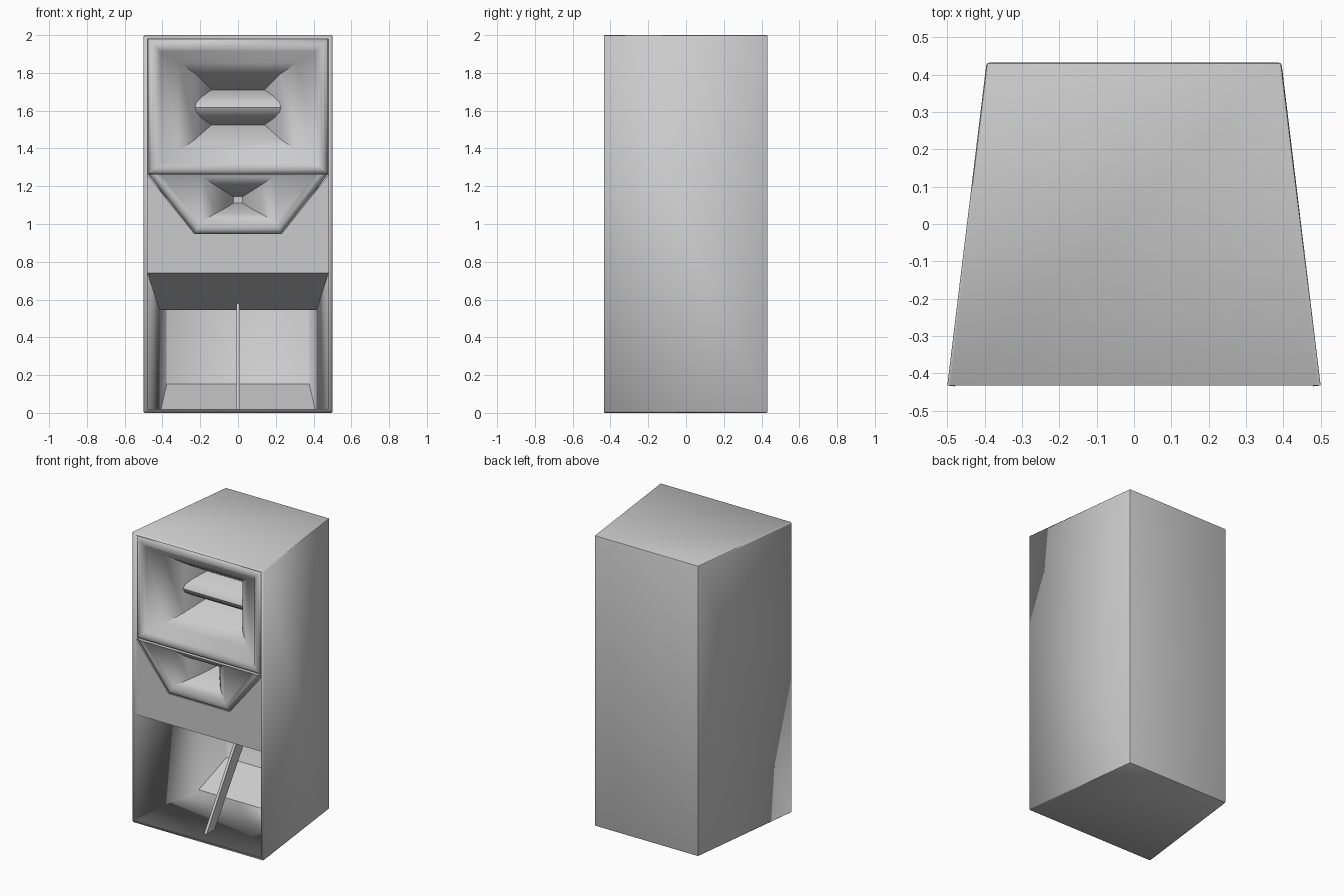
import bpy, bmesh, math

if "Cube" in bpy.data.objects:
    bpy.data.objects.remove(bpy.data.objects["Cube"])

FRONT = -0.4325          # y of the front plane; "d" below is depth behind it
BACK = 0.4325


def finish(bm, name, smooth=None):
    me = bpy.data.meshes.new(name)
    bm.to_mesh(me)
    bm.free()
    ob = bpy.data.objects.new(name, me)
    bpy.context.collection.objects.link(ob)
    if smooth:
        bpy.ops.object.select_all(action='DESELECT')
        bpy.context.view_layer.objects.active = ob
        ob.select_set(True)
        bpy.ops.object.shade_smooth_by_angle(angle=math.radians(smooth))
    return ob


def bridge(name, a, b, smooth=None):
    """Closed solid between two matching outlines."""
    bm = bmesh.new()
    va = [bm.verts.new(p) for p in a]
    vb = [bm.verts.new(p) for p in b]
    n = len(va)
    bm.faces.new(va)
    bm.faces.new(vb[::-1])
    for i in range(n):
        bm.faces.new((va[i], vb[i], vb[(i + 1) % n], va[(i + 1) % n]))
    bmesh.ops.recalc_face_normals(bm, faces=bm.faces)
    return finish(bm, name, smooth)


def inner_hw(d):
    """Inside half width of the tapered cabinet at depth d."""
    return 0.480 - 0.105 / 0.865 * d


def board(name, profile):
    """Side profile (d, z) run across the full tapered interior."""
    sides = [[(s * inner_hw(d), FRONT + d, z) for d, z in profile] for s in (-1, 1)]
    return bridge(name, *sides)


def horn(name, rings):
    """Funnel lofted through rings (top half width, bottom half width, z low, z high, d)."""
    bm = bmesh.new()
    loops = []
    for wt, wb, lo, hi, d in rings:
        y = FRONT + d
        pts = [(-wb, y, lo), (wb, y, lo), (wt, y, hi), (-wt, y, hi)]
        loops.append([bm.verts.new(p) for p in pts])
    for a, b in zip(loops, loops[1:]):
        for i in range(4):
            j = (i + 1) % 4
            bm.faces.new((a[i], a[j], b[j], b[i]))
    bm.faces.new(loops[-1])
    bm.normal_update()
    if sum(f.normal.y * f.calc_area() for f in bm.faces) > 0:
        bmesh.ops.reverse_faces(bm, faces=bm.faces)
    return finish(bm, name, 60)


# Tapered cabinet shell, open at the front
bm = bmesh.new()
bmesh.ops.create_cube(bm, size=1)
for v in bm.verts:
    back = v.co.y > 0
    v.co = (math.copysign(0.395 if back else 0.5, v.co.x),
            BACK if back else FRONT, 2.0 if v.co.z > 0 else 0.0)
bm.normal_update()
bmesh.ops.delete(bm, geom=[f for f in bm.faces if f.normal.y < -0.9], context='FACES_ONLY')
rim = [e for e in bm.edges if not e.is_boundary]
bmesh.ops.bevel(bm, geom=rim, offset=0.008, segments=2, profile=0.5, affect='EDGES')
bmesh.ops.recalc_face_normals(bm, faces=bm.faces)
if sum(f.normal.y for f in bm.faces if f.calc_center_median().y > 0.43) < 0:
    bmesh.ops.reverse_faces(bm, faces=bm.faces)
shell = finish(bm, "cabinet_shell", 35)
mod = shell.modifiers.new("wall_thickness", 'SOLIDIFY')
mod.thickness = 0.02
mod.offset = -1
mod.use_even_offset = True

# Flat front panel with notch for the lower horn
outline = [(-0.48, 0.74), (0.48, 0.74), (0.48, 1.26), (0.232, 0.95), (-0.232, 0.95), (-0.48, 1.26)]
bridge("front_panel", *[[(x, FRONT + d, z) for x, z in outline] for d in (0.01, 0.028)])

# Bass opening: sloped ceiling and rear floor ramp
board("bass_ceiling", [(0.01, 0.74), (0.53, 0.545), (0.53, 0.57), (0.01, 0.765)])
board("bass_ramp", [(0.58, 0.015), (0.85, 0.155), (0.85, 0.015)])

# Slanted centre brace
brace = [(0.075, 0.018), (0.165, 0.018), (0.53, 0.555), (0.44, 0.585)]
bridge("centre_brace", *[[(x, FRONT + d, z) for d, z in brace] for x in (-0.009, 0.009)])

# Large upper horn with rounded lip
horn("upper_horn", [
    (0.477, 0.477, 1.265, 1.980, 0.030),
    (0.470, 0.470, 1.272, 1.973, 0.010),
    (0.450, 0.450, 1.290, 1.953, 0.000),
    (0.428, 0.428, 1.308, 1.930, 0.003),
    (0.412, 0.412, 1.322, 1.915, 0.018),
    (0.315, 0.315, 1.385, 1.855, 0.080),
    (0.225, 0.225, 1.450, 1.795, 0.160),
    (0.140, 0.140, 1.525, 1.710, 0.295),
    (0.100, 0.100, 1.560, 1.680, 0.420)])

# Rounded wedge across the upper throat
wedge = [(0.33, 1.518), (0.295, 1.525), (0.215, 1.560), (0.168, 1.592), (0.157, 1.618),
         (0.168, 1.644), (0.215, 1.675), (0.295, 1.710), (0.33, 1.717)]
bridge("throat_wedge", *[[(x, FRONT + d, z) for d, z in wedge] for x in (-0.26, 0.26)], smooth=40)

# Small lower horn in its trapezoid surround
horn("lower_horn", [
    (0.477, 0.230, 0.950, 1.265, 0.030),
    (0.470, 0.227, 0.955, 1.265, 0.010),
    (0.440, 0.215, 0.975, 1.264, 0.000),
    (0.405, 0.200, 1.000, 1.262, 0.003),
    (0.190, 0.188, 1.018, 1.250, 0.010),
    (0.120, 0.120, 1.055, 1.205, 0.070),
    (0.065, 0.065, 1.085, 1.170, 0.140),
    (0.025, 0.025, 1.110, 1.145, 0.240)])
